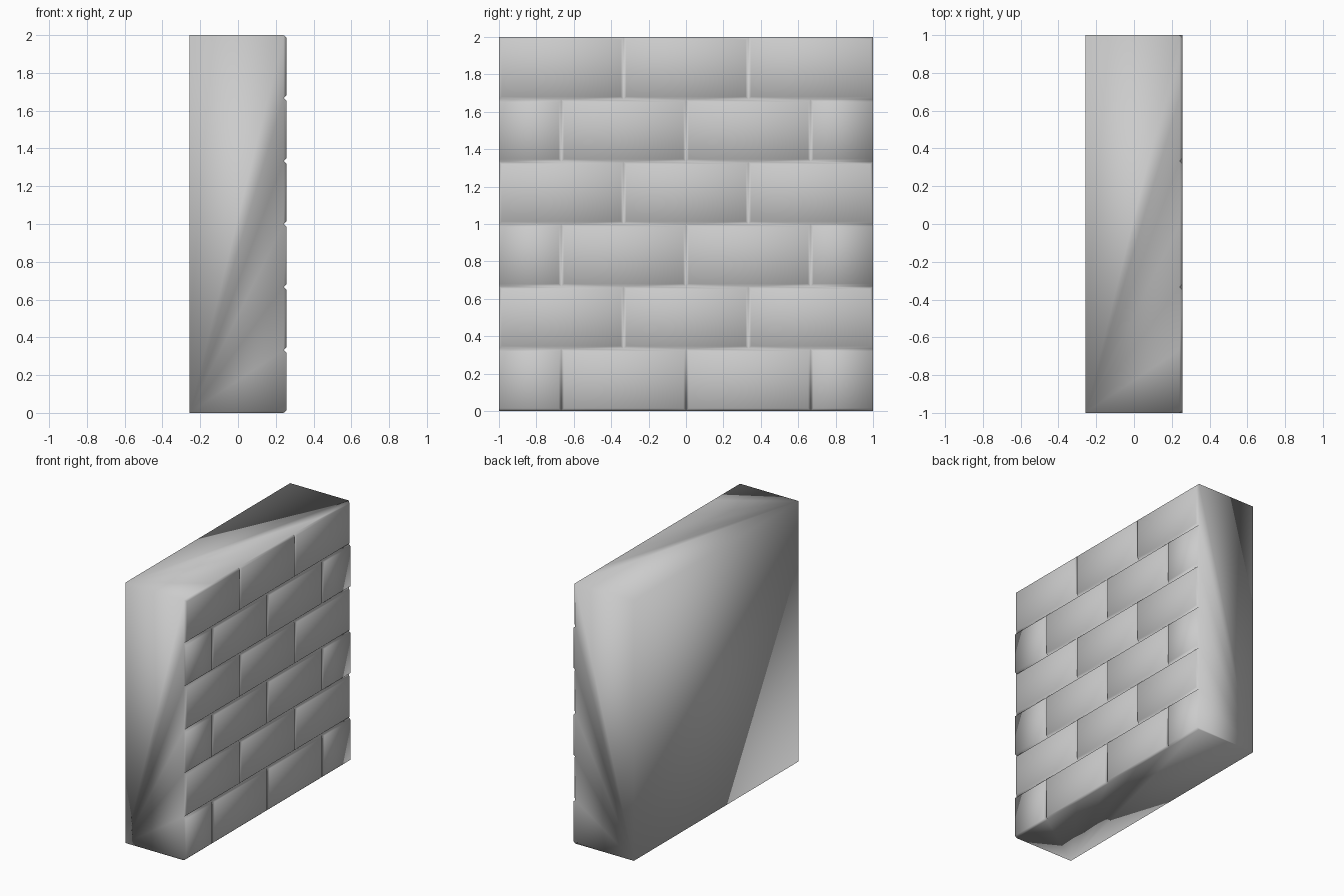
import bpy, bmesh

if "Cube" in bpy.data.objects:
    bpy.data.objects.remove(bpy.data.objects["Cube"])

BACK, BASE, FACE = -0.257, 0.241, 0.257   # slab back, joint depth, brick face
BEVEL = 0.014
ROWS, H, T = 6, 1 / 3, 1 / 3              # rows, row height, half-brick length

bm = bmesh.new()
cache = {}


def v(x, y, z):
    key = (round(x, 4), round(y, 4), round(z, 4))
    if key not in cache:
        cache[key] = bm.verts.new(key)
    return cache[key]


def face(points):
    bm.faces.new([v(*p) for p in points])


def joint_line(z, a, b):
    """Points along a horizontal joint between half-brick columns a and b."""
    return [(BASE, -1 + i * T, z) for i in range(a, b + 1)]


def brick(row, a, b):
    """Raised bevelled brick; half bricks are cut flush at the wall ends."""
    z0, z1 = row * H, (row + 1) * H
    flush_l, flush_r = (b - a == 1 and a == 0), (b - a == 1 and b == 6)
    y0, y1 = -1 + a * T, -1 + b * T
    i0 = y0 if flush_l else y0 + BEVEL
    i1 = y1 if flush_r else y1 - BEVEL
    p00, p10 = (FACE, i0, z0 + BEVEL), (FACE, i1, z0 + BEVEL)
    p01, p11 = (FACE, i0, z1 - BEVEL), (FACE, i1, z1 - BEVEL)
    face([p00, p10, p11, p01])
    face(joint_line(z0, a, b) + [p10, p00])
    face([p01, p11] + joint_line(z1, a, b)[::-1])
    if not flush_l:
        face([(BASE, y0, z0), p00, p01, (BASE, y0, z1)])
    if not flush_r:
        face([(BASE, y1, z0), (BASE, y1, z1), p11, p10])


# Running-bond brick courses
for row in range(ROWS):
    cuts = [0, 1, 3, 5, 6] if row % 2 == 0 else [0, 2, 4, 6]
    for a, b in zip(cuts, cuts[1:]):
        brick(row, a, b)

# Slab back, top and bottom
face([(BACK, -1, 0), (BACK, -1, 2), (BACK, 1, 2), (BACK, 1, 0)])
for z in (0, 2):
    face([(BACK, 1, z), (BACK, -1, z)] + joint_line(z, 0, 6))

# Slab ends, following the stepped brick outline
for y in (-1, 1):
    outline = [(BACK, y, 2), (BACK, y, 0), (BASE, y, 0)]
    for row in range(ROWS):
        if row % 2 == 0:
            outline += [(FACE, y, row * H + BEVEL), (FACE, y, (row + 1) * H - BEVEL)]
        outline.append((BASE, y, (row + 1) * H))
    face(outline)

bmesh.ops.recalc_face_normals(bm, faces=bm.faces[:])
mesh = bpy.data.meshes.new("brick_wall")
bm.to_mesh(mesh)
bm.free()
for p in mesh.polygons:
    p.use_smooth = True
wall = bpy.data.objects.new("brick_wall", mesh)
bpy.context.collection.objects.link(wall)
